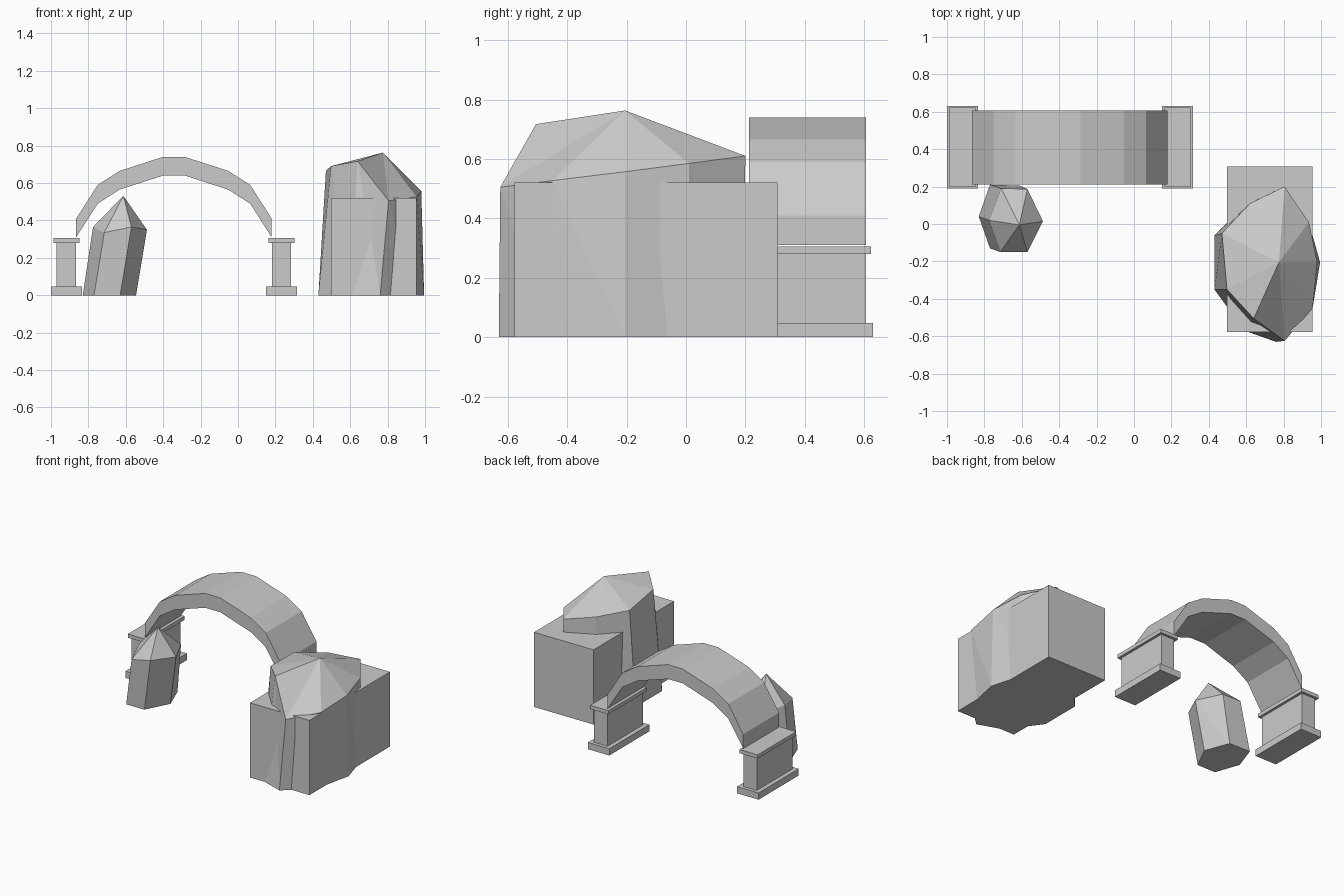
import bpy, bmesh

if "Cube" in bpy.data.objects:
    bpy.data.objects.remove(bpy.data.objects["Cube"])


def finish(bm, name):
    bmesh.ops.recalc_face_normals(bm, faces=bm.faces)
    me = bpy.data.meshes.new(name)
    bm.to_mesh(me)
    bm.free()
    ob = bpy.data.objects.new(name, me)
    bpy.context.collection.objects.link(ob)
    return ob


def box(name, x0, x1, y0, y1, z0, z1):
    bm = bmesh.new()
    bmesh.ops.create_cube(bm, size=1)
    for v in bm.verts:
        v.co = ((x0 + x1) / 2 + v.co.x * (x1 - x0),
                (y0 + y1) / 2 + v.co.y * (y1 - y0),
                (z0 + z1) / 2 + v.co.z * (z1 - z0))
    return finish(bm, name)


def rock(name, base, ring, apex):
    """Faceted column: ground polygon, leaning upper ring, pointed top."""
    bm = bmesh.new()
    lo = [bm.verts.new((x, y, 0)) for x, y in base]
    hi = [bm.verts.new(p) for p in ring]
    tip = bm.verts.new(apex)
    bm.faces.new(lo[::-1])
    n = len(lo)
    for i in range(n):
        j = (i + 1) % n
        bm.faces.new((lo[i], lo[j], hi[i]))
        bm.faces.new((hi[i], lo[j], hi[j]))
        bm.faces.new((hi[i], hi[j], tip))
    return finish(bm, name)


# Arch span: half outline mirrored about its centre, extruded along y
CX = -0.3425
half = [(0.5225, 0.41), (0.4075, 0.59), (0.29, 0.665), (0.0575, 0.74)]
outer = [(CX - d, z) for d, z in half] + [(CX + d, z) for d, z in half[::-1]]
profile = outer + [(x, z - 0.1) for x, z in outer[::-1]]
bm = bmesh.new()
face = bm.faces.new([bm.verts.new((x, 0.212, z)) for x, z in profile])
ext = bmesh.ops.extrude_face_region(bm, geom=[face])
bmesh.ops.translate(bm, vec=(0, 0.394, 0),
                    verts=[g for g in ext["geom"] if isinstance(g, bmesh.types.BMVert)])
finish(bm, "arch_span")

# Two pillars with plinth, shaft and cap
for side, s in (("left", -1), ("right", 1)):
    c = CX + s * 0.575
    for part, w, d, z0, z1 in (("plinth", 0.0825, 0.22, 0, 0.047),
                               ("shaft", 0.052, 0.195, 0.047, 0.28),
                               ("cap", 0.07, 0.212, 0.28, 0.306)):
        box(f"{side}_pillar_{part}", c - w, c + w, 0.41 - d, 0.41 + d, z0, z1)

# Small leaning hexagonal crystal rock
rock("small_rock",
     [(-0.545, 0.035), (-0.61, 0.205), (-0.77, 0.21),
      (-0.83, 0.04), (-0.77, -0.13), (-0.63, -0.13)],
     [(-0.487, 0.015, 0.35), (-0.57, 0.187, 0.35), (-0.71, 0.19, 0.35),
      (-0.775, 0.02, 0.365), (-0.715, -0.15, 0.335), (-0.57, -0.15, 0.365)],
     (-0.613, -0.005, 0.532))

# Large faceted rock with the block standing through it
rock("large_rock",
     [(0.995, -0.205), (0.935, 0.01), (0.79, 0.19), (0.59, 0.1), (0.43, -0.06),
      (0.43, -0.35), (0.59, -0.57), (0.76, -0.63), (0.94, -0.46)],
     [(0.98, -0.205, 0.557), (0.935, 0.01, 0.585), (0.805, 0.2, 0.61),
      (0.62, 0.11, 0.64), (0.47, -0.05, 0.665), (0.497, -0.35, 0.69),
      (0.64, -0.505, 0.717), (0.805, -0.625, 0.505), (0.955, -0.45, 0.527)],
     (0.775, -0.205, 0.763))
box("large_block", 0.497, 0.955, -0.578, 0.308, 0, 0.52)
